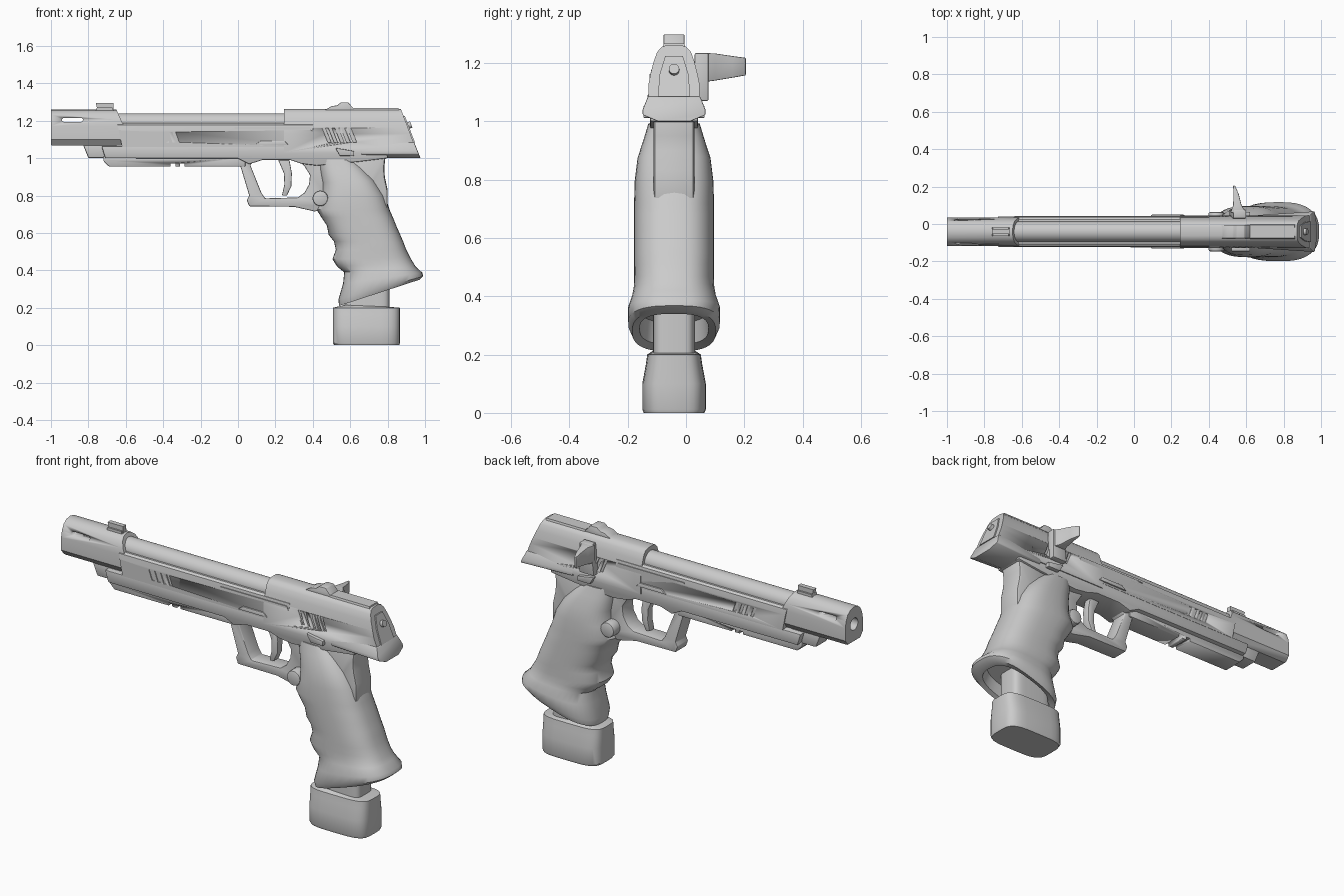
import bpy, bmesh, math
from mathutils import Vector

if "Cube" in bpy.data.objects:
    bpy.data.objects.remove(bpy.data.objects["Cube"])

CY = -0.041  # centre plane of the body

grey = bpy.data.materials.new("plain_grey")
grey.diffuse_color = (0.6, 0.6, 0.6, 1)
grey.use_nodes = True
grey.node_tree.nodes["Principled BSDF"].inputs["Base Color"].default_value = grey.diffuse_color


def finish(name, bm, bevel=0, angle=35):
    bmesh.ops.recalc_face_normals(bm, faces=bm.faces)
    me = bpy.data.meshes.new(name)
    bm.to_mesh(me)
    bm.free()
    me.materials.append(grey)
    ob = bpy.data.objects.new(name, me)
    bpy.context.collection.objects.link(ob)
    bpy.ops.object.select_all(action='DESELECT')
    ob.select_set(True)
    bpy.context.view_layer.objects.active = ob
    if bevel:
        m = ob.modifiers.new("bevel", 'BEVEL')
        m.width, m.segments, m.limit_method = bevel, 2, 'ANGLE'
        bpy.ops.object.modifier_apply(modifier="bevel")
    bpy.ops.object.shade_smooth_by_angle(angle=math.radians(angle))
    return ob


def loft(name, rings, bevel=0, angle=35):
    """Skin closed rings of equal length and cap both ends."""
    bm = bmesh.new()
    vs = [[bm.verts.new(p) for p in r] for r in rings]
    n = len(rings[0])
    for a, b in zip(vs, vs[1:]):
        for i in range(n):
            bm.faces.new((a[i], a[(i + 1) % n], b[(i + 1) % n], b[i]))
    bm.faces.new(vs[0])
    bm.faces.new(vs[-1])
    return finish(name, bm, bevel, angle)


def plate(name, pts, y0, y1, bevel=0):
    """Side outline (x, z) extruded between two y values."""
    return loft(name, [[(x, y, z) for x, z in pts] for y in (y0, y1)], bevel)


def side(name, pts, hw, bevel=0):
    return plate(name, pts, CY - hw, CY + hw, bevel)


def bar(name, half, x0, x1, s0=0, s1=0, bevel=0, ref=1.26, k0=1):
    """Mirrored cross-section (half width, z) run along x; the ends can lean."""
    sec = half + [(-y, z) for y, z in reversed(half) if y > 0]
    return loft(name, [[(x + s * (ref - z), CY + y * k, z) for y, z in sec]
                       for x, s, k in ((x0, s0, k0), (x1, s1, 1))], bevel)


def cyl(name, c, r, h, axis, seg=24, bevel=0):
    a, u = Vector(axis).normalized(), Vector(axis).orthogonal().normalized()
    w = a.cross(u)
    return loft(name, [[Vector(c) + a * d + (u * math.cos(t) + w * math.sin(t)) * r
                        for t in (2 * math.pi * i / seg for i in range(seg))]
                       for d in (-h / 2, h / 2)], bevel)


def ovals(name, rows, n, seg=40, angle=40):
    """Rounded rings, each spanning a front point to a back point."""
    def pw(v):
        return math.copysign(abs(v) ** (2 / n), v)
    rings = []
    for xf, zf, xb, zb, hw in rows:
        ring = []
        for i in range(seg):
            t = 2 * math.pi * i / seg
            f = (1 - pw(math.cos(t))) / 2
            ring.append((xf + (xb - xf) * f, CY + hw * pw(math.sin(t)), zf + (zb - zf) * f))
        rings.append(ring)
    return loft(name, rings, 0, angle)


def cut(ob, cutters):
    for c in cutters:
        c.hide_render = True
        m = ob.modifiers.new("cut", 'BOOLEAN')
        m.operation, m.object, m.solver = 'DIFFERENCE', c, 'EXACT'
        bpy.context.view_layer.objects.active = ob
        bpy.ops.object.modifier_apply(modifier="cut")
        bpy.data.objects.remove(c, do_unlink=True)


# Muzzle block with bore and vent slots
muzzle = bar("muzzle_block", [(.05, 1.067), (.077, 1.10), (.077, 1.17), (.070, 1.205), (.055, 1.236),
                              (.032, 1.254), (0, 1.26)], -1.0, -.65, 0, .45)
slot = [(-.885 + .045 * sx + .011 * math.cos(t), 1.205 + .011 * math.sin(t))
        for sx, a0 in ((1, -90), (-1, 90)) for t in (math.radians(a0 + 30 * i) for i in range(7))]
cut(muzzle, [cyl("bore_cutter", (-1, CY, 1.165), .033, .3, (1, 0, 0)),
             side("slot_cutter", slot, .12),
             side("chin_cutter", [(-1.02, 1.09), (-.975, 1.05), (-1.02, 1.05)], .12)])

# Barrel and the slide around it
cyl("barrel", (-.18, CY, 1.185), .055, .95, (1, 0, 0), 32)
slide = bar("slide_side", [(.083, 1.06), (.083, 1.15), (.078, 1.178), (.066, 1.187)], -.66, .4, .2, 0)
rear_half = [(.087, 1.03), (.087, 1.13), (.080, 1.165), (.070, 1.205), (.058, 1.238), (.042, 1.256), (.022, 1.262)]
rear = bar("slide_rear", rear_half, .245, .872, 0, .38)


def grooves(x0, count, step, z0, z1, lean):
    out = []
    for i in range(count):
        x = x0 + step * i
        pts = [(x, z1), (x + .018, z1), (x + .018 + lean, z0), (x + lean, z0)]
        for s in (-1, 1):
            out.append(plate("groove_cutter", pts, CY + s * .078, CY + s * .12))
    return out


cut(rear, grooves(.45, 5, .034, 1.085, 1.16, .03))
cut(slide, grooves(-.46, 4, .036, 1.085, 1.14, .02))

# Rear face plate and firing pin
bar("rear_plate", [(.055, 1.085), (.05, 1.16), (.03, 1.225)], .86, .879, .38, .38)
cyl("firing_pin", (.912, CY, 1.175), .018, .03, (1, 0, .38))
bar("tail_flange", [(.055, 1.0), (.108, 1.022), (.108, 1.04), (.09, 1.085)], .66, .872, 0, .4, .004, k0=.82)

# Raised top deck and sights
bar("top_deck", [(.04, 1.25), (.035, 1.268)], .62, .86, 0, .3)
side("rear_sight", [(.46, 1.255), (.50, 1.278), (.53, 1.282), (.55, 1.298), (.59, 1.298), (.605, 1.28),
                    (.63, 1.255)], .036, .004)
side("front_sight_blade", [(-.75, 1.25), (-.76, 1.295), (-.665, 1.295), (-.665, 1.25)], .013)
side("front_sight_base", [(-.76, 1.25), (-.755, 1.27), (-.67, 1.27), (-.665, 1.25)], .022)

# Frame, guide rod housing and accessory rail
side("frame", [(-.73, 1.065), (-.71, 1.0), (.0, .998), (.06, .968), (.13, .99), (.28, .99), (.34, .97),
               (.42, .96), (.64, .98), (.80, 1.0), (.80, 1.065)], .082, .006)
side("guide_housing", [(-.83, 1.075), (-.80, 1.0), (-.65, 1.0), (-.65, 1.075)], .05, .008)
rail = side("accessory_rail", [(-.72, 1.01), (-.72, .985), (-.69, .955), (.04, .955), (.04, 1.01)], .056, .006)
cut(rail, [side("rail_cutter", [(x, .94), (x + .025, .94), (x + .025, .972), (x, .972)], .1)
           for x in (-.36, -.31)])

# Trigger guard and trigger
side("trigger_guard", [(0, 1.0), (.06, .80), (.047, .775), (.06, .742), (.30, .74), (.41, .715), (.52, .74), (.52, 1.0),
                       (.30, .99), (.35, .965), (.385, .91), (.38, .86), (.355, .815), (.32, .79), (.145, .785),
                       (.125, .815), (.065, .965), (.10, .99)], .048, .006)
side("trigger", [(.215, .99), (.245, .92), (.248, .86), (.235, .80), (.262, .80), (.285, .85), (.288, .92),
                 (.275, .99)], .022, .005)

# Grip with finger grooves, flared heel and hollow underside
H = .137
ovals("grip", [(.43, .995, .625, .99, .088), (.435, .94, .675, .945, .103), (.45, .87, .735, .88, .125),
               (.45, .79, .785, .80, .135), (.42, .725, .812, .72, H), (.445, .685, .83, .68, H),
               (.475, .64, .85, .63, H), (.485, .59, .87, .585, H), (.513, .555, .885, .55, H),
               (.523, .51, .90, .51, H), (.505, .46, .92, .47, H), (.53, .42, .935, .445, .138),
               (.568, .39, .95, .42, .143), (.562, .33, .985, .388, .158), (.537, .245, .99, .368, .157),
               (.54, .21, .97, .35, .143), (.58, .235, .93, .34, .118), (.59, .31, .90, .40, .112)], 2.7)
side("backstrap", [(.60, 1.02), (.79, 1.02), (.782, .95), (.785, .90), (.80, .83), (.80, .70), (.60, .70)], .07, .015)

# Magazine and its base pad
ovals("magazine", [(.57, .19, .81, .19, .072), (.57, .42, .81, .42, .072)], 5)
ovals("magazine_base", [(.515, 0, .862, 0, .104), (.507, .012, .866, .012, .109), (.507, .10, .866, .10, .109),
                        (.507, .165, .866, .165, .097), (.507, .20, .866, .20, .092),
                        (.57, .215, .81, .205, .075)], 4, 32, 30)

# Controls on both flanks
for s, tag in ((-1, "near"), (1, "far")):
    def flank(name, pts, inner, outer, bevel=.003):
        plate(name + "_" + tag, pts, *sorted((CY + s * inner, CY + s * outer)), bevel)
    flank("slide_stop", [(.09, 1.07), (.12, 1.092), (.25, 1.092), (.27, 1.07)], .075, .091)
    flank("safety_catch", [(.52, 1.055), (.62, 1.038), (.62, 1.012), (.545, 1.012)], .075, .105)
    flank("seam_strip", [(-.02, 1.158), (.39, 1.158), (.425, 1.06), (.418, 1.06), (.385, 1.163), (-.02, 1.163)],
          .07, .085, 0)
    cyl("release_button_" + tag, (.44, CY + s * .06, .785), .042, .09, (0, 1, 0), 16, .01)

# Side charging lever, far flank only
plate("lever_base", [(.51, 1.07), (.60, 1.07), (.60, 1.235), (.53, 1.235)], .03, .077, .005)
loft("lever_blade", [[(x0, y, z0), (x1, y, z0), (x1, y, z1), (x0, y, z1)] for y, x0, x1, z0, z1 in
                     ((.06, .515, .60, 1.135, 1.235), (.10, .53, .575, 1.14, 1.233),
                      (.16, .532, .56, 1.15, 1.224), (.205, .53, .54, 1.158, 1.218))], .003)
